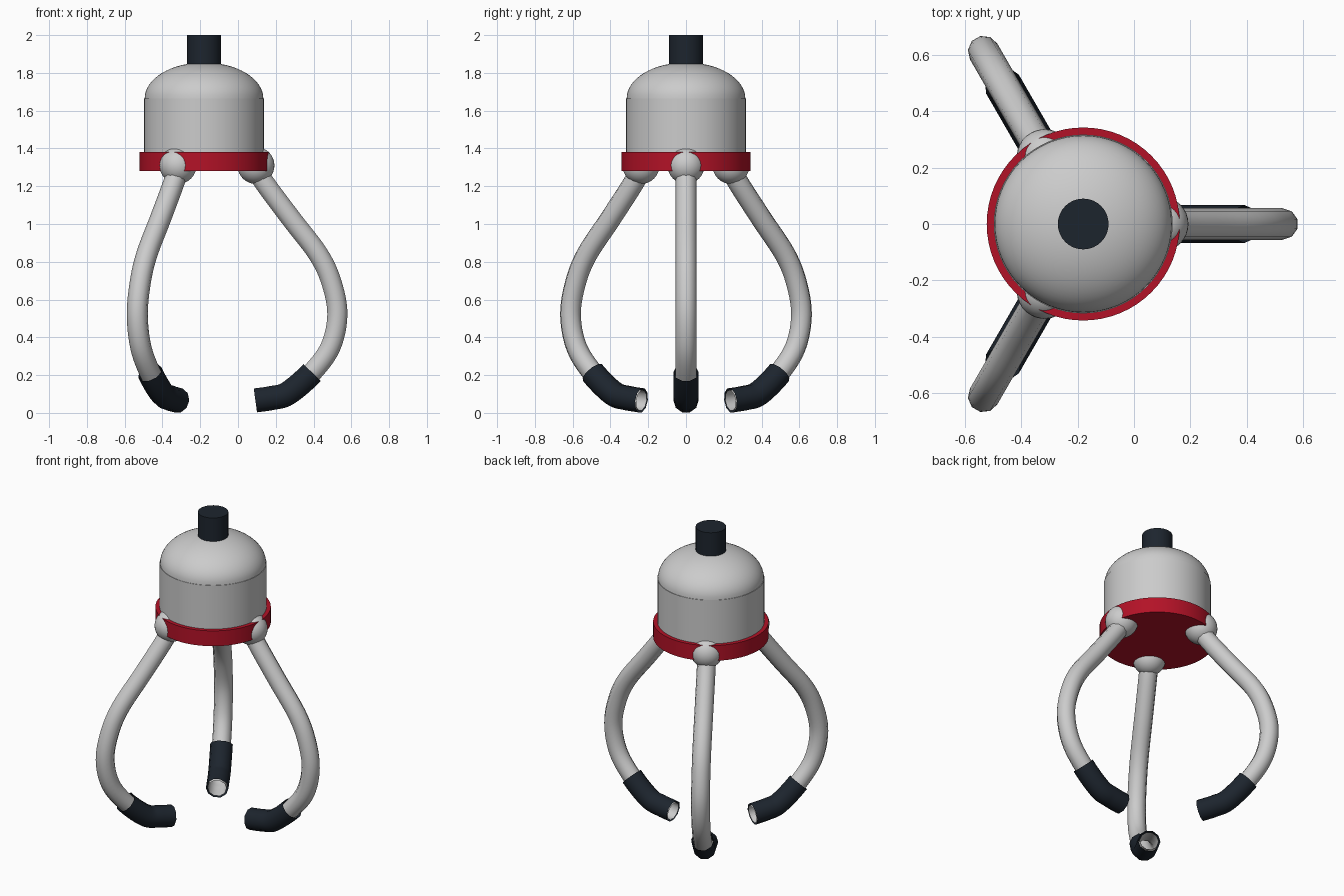
import bpy, bmesh, math
from mathutils import Vector, Matrix
from mathutils.geometry import interpolate_bezier

if "Cube" in bpy.data.objects:
    bpy.data.objects.remove(bpy.data.objects["Cube"])

AXIS = Vector((-0.18, 0, 0))


def material(name, color):
    m = bpy.data.materials.new(name)
    m.diffuse_color = (*color, 1)
    m.use_nodes = True
    m.node_tree.nodes["Principled BSDF"].inputs["Base Color"].default_value = m.diffuse_color
    return m


DARK = material("dark_rubber", (0.012, 0.018, 0.027))
RED = material("red_paint", (0.45, 0.006, 0.02))


def finish(name, bm, mat=None, angle=0.0, sharp=35):
    bmesh.ops.transform(bm, matrix=Matrix.Translation(AXIS) @ Matrix.Rotation(angle, 4, 'Z'),
                        verts=bm.verts)
    bm.normal_update()
    mesh = bpy.data.meshes.new(name)
    bm.to_mesh(mesh)
    bm.free()
    ob = bpy.data.objects.new(name, mesh)
    bpy.context.collection.objects.link(ob)
    if mat:
        mesh.materials.append(mat)
    bpy.ops.object.select_all(action='DESELECT')
    ob.select_set(True)
    bpy.context.view_layer.objects.active = ob
    bpy.ops.object.shade_smooth_by_angle(angle=math.radians(sharp))
    return ob


def cylinder(name, radius, z0, z1, mat=None, sides=64):
    bm = bmesh.new()
    bmesh.ops.create_cone(bm, cap_ends=True, segments=sides, radius1=radius, radius2=radius,
                          depth=z1 - z0, matrix=Matrix.Translation((0, 0, (z0 + z1) / 2)))
    return finish(name, bm, mat)


def smooth_path(points, steps=6):
    # pass a smooth curve through the points
    p = [Vector((r, 0, z)) for r, z in points]
    ext = [2 * p[0] - p[1]] + p + [2 * p[-1] - p[-2]]
    out = []
    for a, b, c, d in zip(ext, ext[1:], ext[2:], ext[3:]):
        seg = interpolate_bezier(b, b + (c - a) / 6, c - (d - b) / 6, c, steps + 1)
        out += seg if not out else seg[1:]
    return out


def sweep(name, path, radius, mat=None, angle=0.0, sides=10):
    # open-ended tube along a path lying in the xz plane
    bm = bmesh.new()
    rings = []
    for i, p in enumerate(path):
        t = (path[min(i + 1, len(path) - 1)] - path[max(i - 1, 0)]).normalized()
        side = Vector((0, 1, 0))
        n = t.cross(side)
        rings.append([bm.verts.new(p + radius * (math.cos(a) * side + math.sin(a) * n))
                      for a in (2 * math.pi * k / sides for k in range(sides))])
    for r0, r1 in zip(rings, rings[1:]):
        for k in range(sides):
            j = (k + 1) % sides
            bm.faces.new((r0[k], r1[k], r1[j], r0[j]))
    bmesh.ops.recalc_face_normals(bm, faces=bm.faces)
    return finish(name, bm, mat, angle, 40)


# Housing: straight drum, domed lid, stem and red base ring
cylinder("housing_drum", 0.317, 1.36, 1.665)
cylinder("base_ring", 0.342, 1.28, 1.38, RED)
cylinder("top_stem", 0.09, 1.80, 2.0, DARK, 32)

bm = bmesh.new()
bmesh.ops.create_uvsphere(bm, u_segments=64, v_segments=32, radius=1)
bmesh.ops.delete(bm, geom=[v for v in bm.verts if v.co.z < -1e-4], context='VERTS')
bmesh.ops.scale(bm, vec=(0.314, 0.314, 0.19), verts=bm.verts)
bmesh.ops.translate(bm, vec=(0, 0, 1.665), verts=bm.verts)
finish("housing_dome", bm)

# Finger centre lines as (distance from axis, height)
upper = [(0.275, 1.31), (0.31, 1.233), (0.46, 1.03), (0.605, 0.84), (0.675, 0.69),
         (0.706, 0.52), (0.67, 0.35), (0.572, 0.214)]
tip = [(0.445, 0.104), (0.36, 0.079), (0.272, 0.066)]
finger_path = smooth_path(upper + tip)
sleeve_path = finger_path[(len(upper) - 1) * 6:]

# Three fingers, each with a ball joint, bent tube and rubber sleeve
for i in range(3):
    a = i * 2 * math.pi / 3
    bm = bmesh.new()
    bmesh.ops.create_uvsphere(bm, u_segments=32, v_segments=16, radius=0.098,
                              matrix=Matrix.Translation((0.275, 0, 1.31)))
    finish(f"ball_joint_{i + 1}", bm, None, a)
    sweep(f"finger_{i + 1}", finger_path, 0.056, None, a)
    sweep(f"finger_sleeve_{i + 1}", sleeve_path, 0.067, DARK, a)
